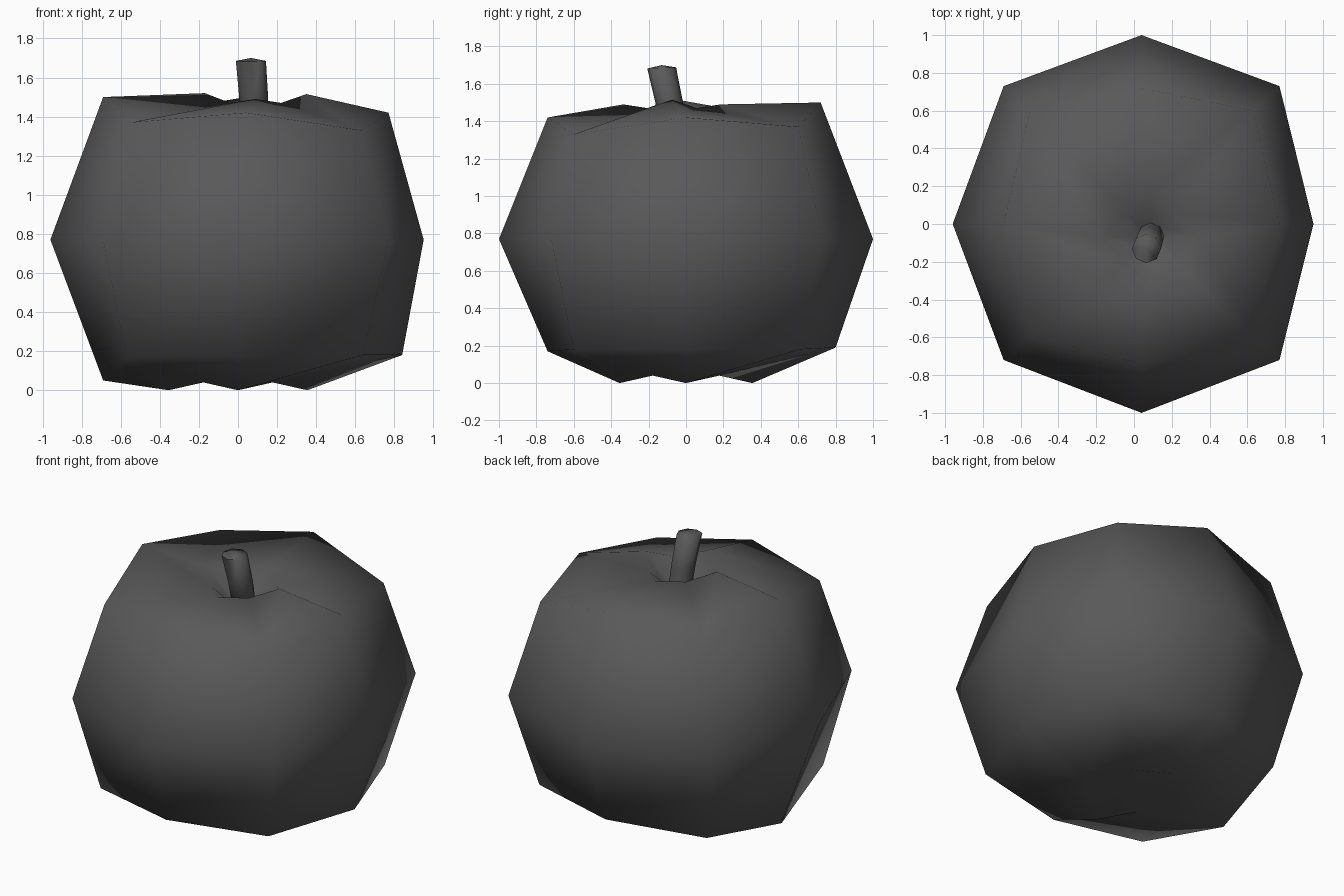
import bpy, bmesh, math
from mathutils import Vector

if "Cube" in bpy.data.objects:
    bpy.data.objects.remove(bpy.data.objects["Cube"])

skin = bpy.data.materials.new("charcoal grey")
skin.diffuse_color = (0.1, 0.1, 0.1, 1)
skin.use_nodes = True
skin.node_tree.nodes["Principled BSDF"].inputs["Base Color"].default_value = skin.diffuse_color


def lofted(name, rings, bottom, top):
    """Join rings of eight points, closing both ends with a fan."""
    bm = bmesh.new()
    loops = [[bm.verts.new(p) for p in r] for r in rings]
    for a, b in zip(loops, loops[1:]):
        for i in range(8):
            j = (i + 1) % 8
            bm.faces.new((a[i], a[j], b[j], b[i]))
    lo, hi = bm.verts.new(bottom), bm.verts.new(top)
    for i in range(8):
        j = (i + 1) % 8
        bm.faces.new((loops[0][j], loops[0][i], lo))
        bm.faces.new((loops[-1][i], loops[-1][j], hi))
    bmesh.ops.recalc_face_normals(bm, faces=bm.faces[:])
    mesh = bpy.data.meshes.new(name)
    bm.to_mesh(mesh)
    bm.free()
    mesh.materials.append(skin)
    for p in mesh.polygons:
        p.use_smooth = True
    obj = bpy.data.objects.new(name, mesh)
    bpy.context.collection.objects.link(obj)
    return obj


def lobed(cx, cy, r, z_axis, z_mid):
    """Diamond with its edges halved: four tips and four lifted or sunk middles."""
    pts = []
    for i in range(4):
        a = i * math.pi / 2
        tip = Vector((cx + r * math.cos(a), cy + r * math.sin(a), z_axis[i]))
        nxt = Vector((cx + r * math.cos(a + math.pi / 2), cy + r * math.sin(a + math.pi / 2), z_mid))
        mid = (tip + nxt) / 2
        mid.z = z_mid
        pts += [tip, mid]
    return pts


def circle(c, r, tilt=(0, 0)):
    return [Vector((c[0] + r * math.cos(a), c[1] + r * math.sin(a),
                    c[2] + tilt[0] * math.cos(a) + tilt[1] * math.sin(a)))
            for a in (i * math.pi / 4 for i in range(8))]


# Rings run anticlockwise from +x
low = [(.84, 0, .18), (.63, .61, .18), (.02, .8, .19), (-.57, .6, .15),
       (-.69, 0, .05), (-.57, -.6, .17), (0, -.74, .17), (.64, -.6, .18)]
equator = [(.95, 0, .77), (.77, .73, .77), (.04, 1, .77), (-.69, .73, .77),
           (-.96, 0, .77), (-.69, -.72, .77), (.04, -1, .77), (.77, -.72, .77)]
high = [(.77, 0, 1.42), (.63, .6, 1.37), (.04, .72, 1.5), (-.55, .6, 1.40),
        (-.69, 0, 1.5), (-.55, -.59, 1.37), (.04, -.74, 1.42), (.63, -.6, 1.33)]

# Fruit body with bumpy foot and a hollow round the stem
lofted("fruit_body",
       [lobed(0, 0, .355, (0, 0, 0, 0), .04), low, equator, high,
        lobed(.09, -.075, .26, (1.515, 1.49, 1.52, 1.49), 1.47),
        circle((.09, -.07, 1.35), .075)],
       (0, 0, .12), (.09, -.07, 1.34))

# Leaning stem with slightly domed end
stem = lofted("stem",
              [circle((.09, -.06, 1.32), .07), circle((.08, -.09, 1.5), .074),
               circle((.066, -.13, 1.685), .077, (0, .003))],
              (.09, -.06, 1.31), (.066, -.13, 1.70))
stem.data.set_sharp_from_angle(angle=math.radians(80))
